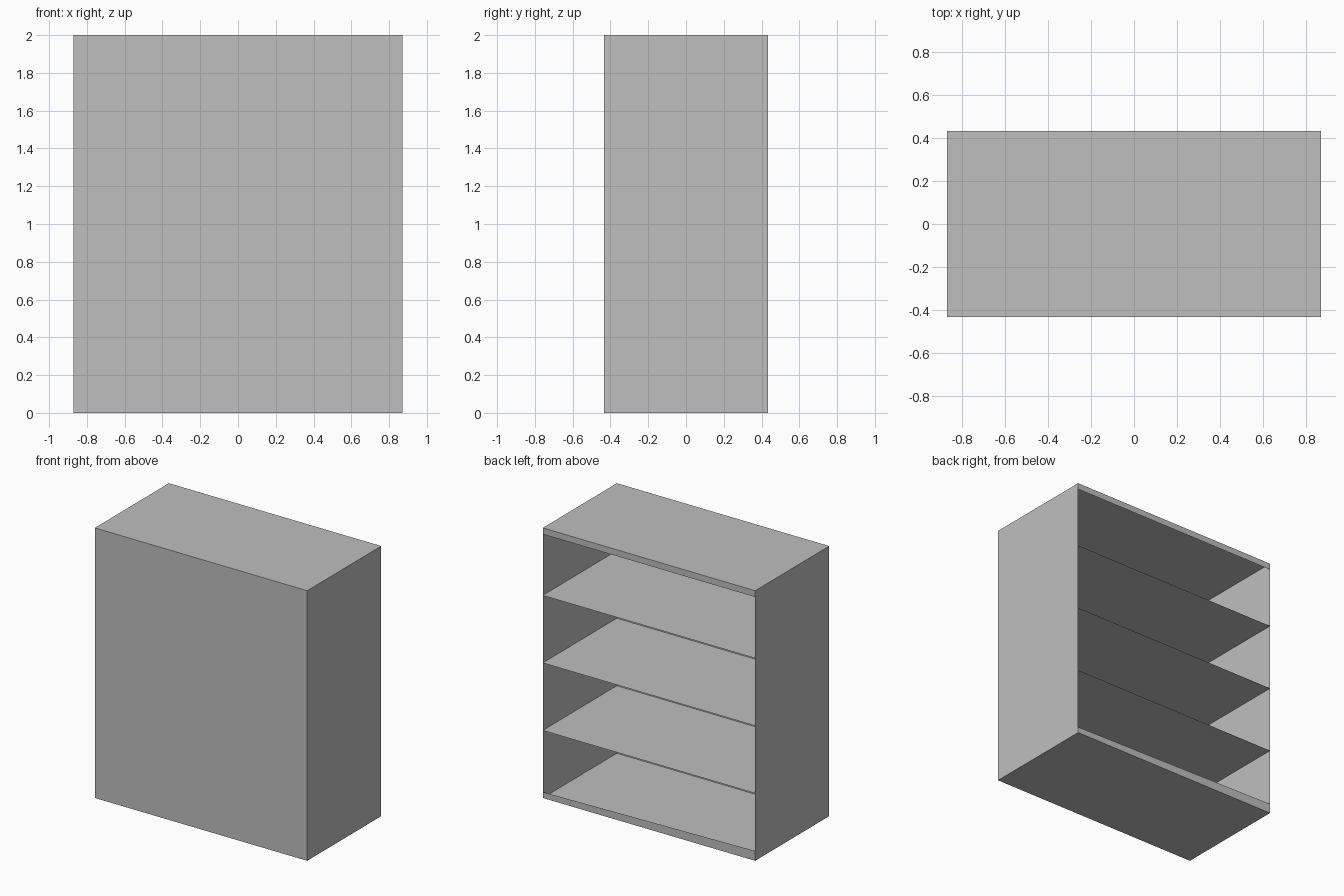
import bpy
import bmesh
from mathutils import Vector

cube = bpy.data.objects.get("Cube")
if cube:
    bpy.data.objects.remove(cube, do_unlink=True)

HALF_W, HALF_D, HEIGHT = 0.87, 0.433, 2.0
BAYS = 4
TOP_LIP = 0.047
BASE_LIP_LEFT, BASE_LIP_RIGHT = 0.044, 0.073

grey = bpy.data.materials.new("light grey")
grey.use_nodes = True
GREY = (0.52, 0.52, 0.52, 1)
grey.diffuse_color = GREY
grey.node_tree.nodes["Principled BSDF"].inputs["Base Color"].default_value = GREY


def sheet(name, corners):
    """Thin sheet panel, corners anticlockwise seen from its outer side."""
    bm = bmesh.new()
    bm.faces.new([bm.verts.new(Vector(c)) for c in corners])
    mesh = bpy.data.meshes.new(name)
    bm.to_mesh(mesh)
    bm.free()
    mesh.materials.append(grey)
    obj = bpy.data.objects.new(name, mesh)
    bpy.context.collection.objects.link(obj)
    return obj


def level(name, z, up=True):
    """Horizontal sheet filling the cabinet at height z."""
    corners = [(-HALF_W, -HALF_D, z), (HALF_W, -HALF_D, z),
               (HALF_W, HALF_D, z), (-HALF_W, HALF_D, z)]
    return sheet(name, corners if up else corners[::-1])


def upright(name, a, b, bottom=(0, 0), top=(HEIGHT, HEIGHT)):
    """Vertical sheet from plan point a to plan point b."""
    return sheet(name, [(*a, bottom[0]), (*b, bottom[1]),
                        (*b, top[1]), (*a, top[0])])


# Plan corners of the cabinet
front_right, front_left = (-HALF_W, -HALF_D), (HALF_W, -HALF_D)
back_left, back_right = (HALF_W, HALF_D), (-HALF_W, HALF_D)

# Closed front and sides
upright("front_panel", front_right, front_left)
upright("left_side", front_left, back_left)
upright("right_side", back_right, front_right)

# Top, base and evenly spaced shelves
level("top_panel", HEIGHT)
level("base_panel", 0, up=False)
for i in range(1, BAYS):
    level(f"shelf_{i}", HEIGHT * i / BAYS)

# Lips along the open back; the base lip tapers
lip_z = HEIGHT - TOP_LIP
upright("top_lip", back_left, back_right, bottom=(lip_z, lip_z))
upright("base_lip", back_left, back_right, top=(BASE_LIP_LEFT, BASE_LIP_RIGHT))
